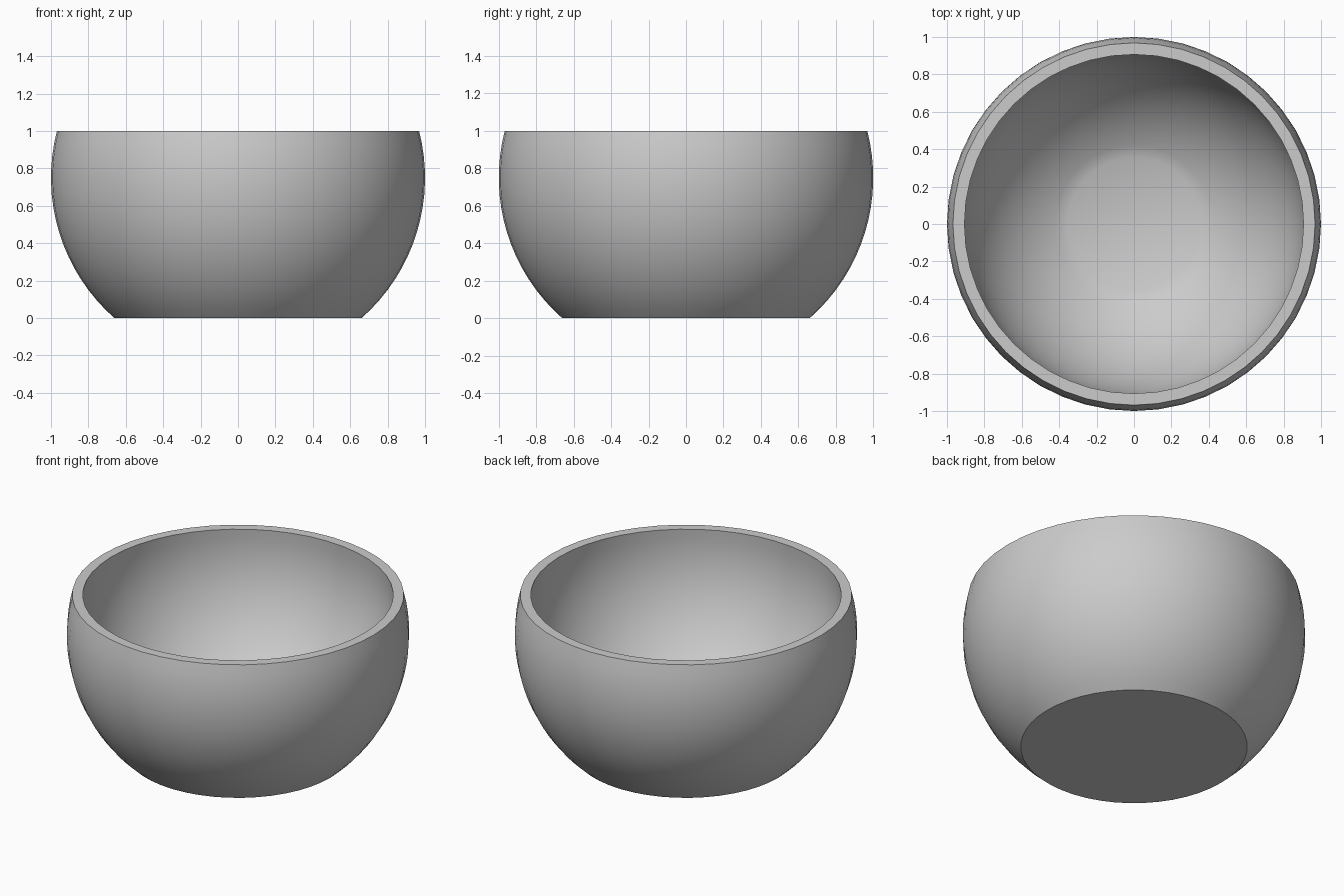
import bpy
import bmesh
import math

cube = bpy.data.objects.get("Cube")
if cube:
    bpy.data.objects.remove(cube, do_unlink=True)

SEGMENTS = 48


def make_material(name, rgb):
    mat = bpy.data.materials.new(name)
    mat.use_nodes = True
    color = (*rgb, 1.0)
    mat.diffuse_color = color
    mat.node_tree.nodes["Principled BSDF"].inputs["Base Color"].default_value = color
    return mat


def arc(radius, centre_z, z_start, z_end, steps):
    """Profile points on a sphere, evenly spaced by angle between two heights."""
    a = math.asin((z_start - centre_z) / radius)
    b = math.asin((z_end - centre_z) / radius)
    angles = [a + (b - a) * i / steps for i in range(steps + 1)]
    return [(radius * math.cos(t), centre_z + radius * math.sin(t)) for t in angles]


def lathe(name, profile, mat):
    """Spin a profile around z and cap both of its open ends."""
    bm = bmesh.new()
    rings = []
    for r, z in profile:
        ring = []
        for i in range(SEGMENTS):
            t = math.tau * i / SEGMENTS
            ring.append(bm.verts.new((r * math.cos(t), r * math.sin(t), z)))
        rings.append(ring)
    for low, high in zip(rings, rings[1:]):
        for i in range(SEGMENTS):
            j = (i + 1) % SEGMENTS
            bm.faces.new((low[i], low[j], high[j], high[i]))
    bm.faces.new(rings[0][::-1])
    bm.faces.new(rings[-1])
    bmesh.ops.recalc_face_normals(bm, faces=bm.faces)
    mesh = bpy.data.meshes.new(name)
    bm.to_mesh(mesh)
    bm.free()
    mesh.materials.append(mat)
    obj = bpy.data.objects.new(name, mesh)
    bpy.context.collection.objects.link(obj)
    return obj


grey = make_material("plain grey", (0.6, 0.6, 0.6))

# Outer wall from flat base up to the rim, then inner wall down to the flat floor
outer_wall = arc(1.0, 0.75, 0.0, 1.0, 16)
inner_wall = arc(0.912, 0.9, 1.0, 0.06, 16)
bowl = lathe("bowl", outer_wall + inner_wall, grey)

# Smooth walls with crisp rim and base edges
bpy.ops.object.select_all(action="DESELECT")
bowl.select_set(True)
bpy.context.view_layer.objects.active = bowl
bpy.ops.object.shade_smooth_by_angle(angle=math.radians(30))
